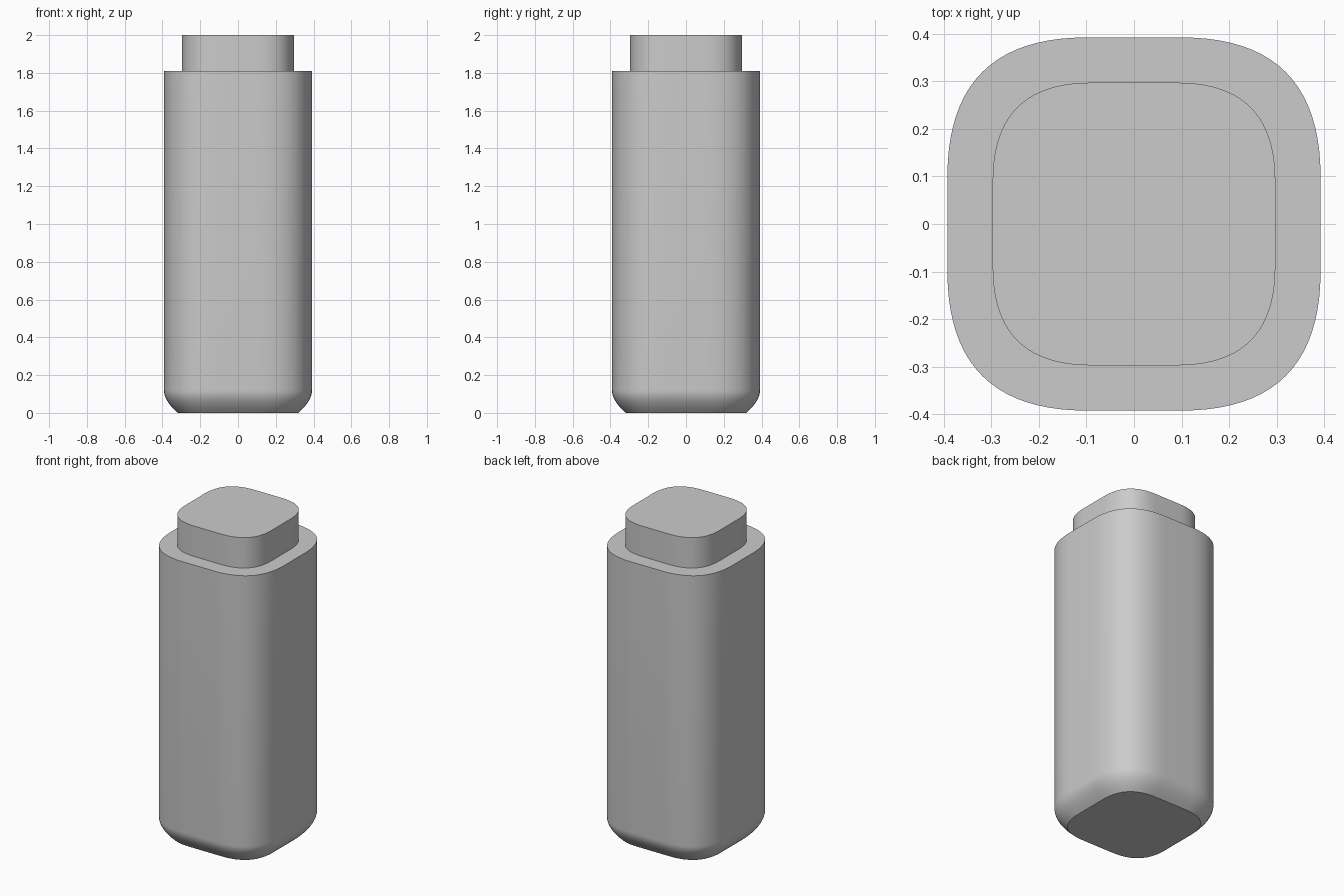
import bpy
import bmesh
import math

default_cube = bpy.data.objects.get("Cube")
if default_cube:
    bpy.data.objects.remove(default_cube, do_unlink=True)

grey = bpy.data.materials.new("plain grey")
grey.use_nodes = True
grey.diffuse_color = (0.6, 0.6, 0.6, 1)
grey.node_tree.nodes["Principled BSDF"].inputs["Base Color"].default_value = grey.diffuse_color

CORNER_STEPS = 20


def rounded_square(half, flat):
    """Square outline whose corners are parabolic arcs between short flats."""
    reach = half - flat
    corner = []
    for i in range(CORNER_STEPS + 1):
        t = i / CORNER_STEPS
        corner.append((half - reach * t * t, half - reach * (1 - t) ** 2))
    points = []
    for turn in range(4):
        for x, y in corner:
            points.append((x, y))
        corner = [(-y, x) for x, y in corner]
    return points


def loft(name, sections):
    """Skin a stack of (z, half width, flat half length) outlines and cap both ends."""
    bm = bmesh.new()
    rings = [[bm.verts.new((x, y, z)) for x, y in rounded_square(half, flat)]
             for z, half, flat in sections]
    count = len(rings[0])
    for low, high in zip(rings, rings[1:]):
        for i in range(count):
            j = (i + 1) % count
            bm.faces.new((low[i], low[j], high[j], high[i]))
    bm.faces.new(rings[0][::-1])
    bm.faces.new(rings[-1])
    mesh = bpy.data.meshes.new(name)
    bm.to_mesh(mesh)
    bm.free()
    mesh.materials.append(grey)
    obj = bpy.data.objects.new(name, mesh)
    bpy.context.collection.objects.link(obj)
    bpy.ops.object.select_all(action="DESELECT")
    obj.select_set(True)
    bpy.context.view_layer.objects.active = obj
    bpy.ops.object.shade_smooth_by_angle(angle=math.radians(30))
    return obj


# Body: straight walls above a curved bottom edge that ends in a flat base
BODY_HALF, BASE_HALF, BEVEL_TOP, BEVEL_KNEE = 0.392, 0.32, 0.12, 0.065
body_sections = []
for i in range(9):
    t = i / 8
    z = 2 * t * (1 - t) * BEVEL_KNEE + t * t * BEVEL_TOP
    half = BASE_HALF + (BODY_HALF - BASE_HALF) * (1 - (1 - t) ** 2)
    body_sections.append((z, half, 0.11 - 0.01 * t))
body_sections.append((1.81, BODY_HALF, 0.1))
loft("body", body_sections)

# Narrower cap standing on the shoulder
loft("cap", [(1.81, 0.297, 0.09), (2.0, 0.297, 0.09)])
